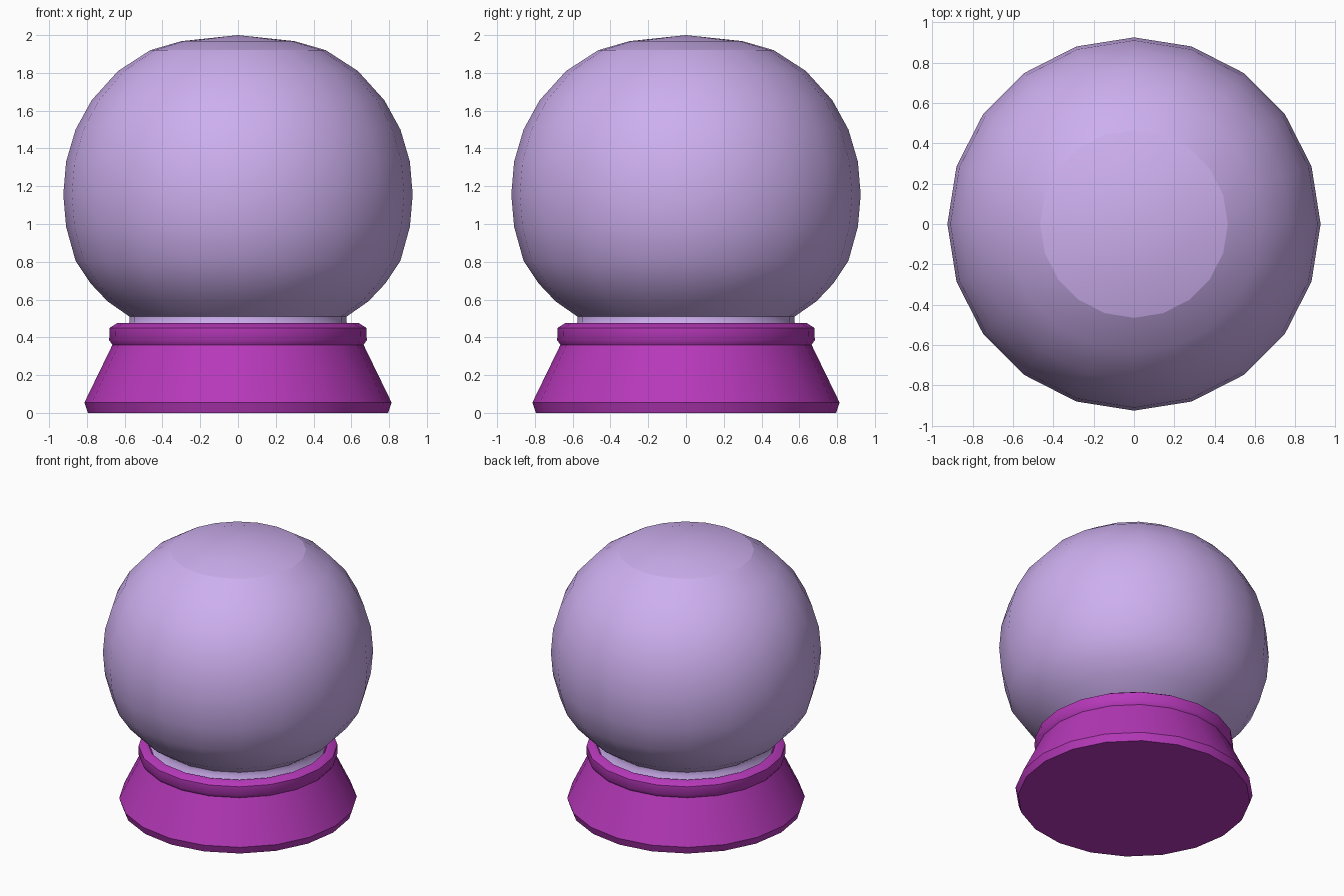
import bpy, bmesh
from math import cos, sin, tau, radians

if "Cube" in bpy.data.objects:
    bpy.data.objects.remove(bpy.data.objects["Cube"])

SIDES = 20


def material(name, rgb):
    m = bpy.data.materials.new(name)
    m.diffuse_color = (*rgb, 1)
    m.use_nodes = True
    m.node_tree.nodes["Principled BSDF"].inputs["Base Color"].default_value = m.diffuse_color
    return m


def lathe(name, profile, mat, angle):
    """Revolve (radius, z) points around z; radius 0 makes a pole, open ends are capped."""
    bm = bmesh.new()
    rings = []
    for r, z in profile:
        if r == 0:
            rings.append([bm.verts.new((0, 0, z))] * SIDES)
        else:
            rings.append([bm.verts.new((r * cos(tau * i / SIDES), r * sin(tau * i / SIDES), z))
                          for i in range(SIDES)])
    for a, b in zip(rings, rings[1:]):
        for i in range(SIDES):
            j = (i + 1) % SIDES
            bm.faces.new(list(dict.fromkeys((a[i], a[j], b[j], b[i]))))
    for ring, (r, z) in ((rings[0], profile[0]), (rings[-1], profile[-1])):
        if r > 0:
            bm.faces.new(ring)
    bmesh.ops.recalc_face_normals(bm, faces=bm.faces)
    mesh = bpy.data.meshes.new(name)
    bm.to_mesh(mesh)
    bm.free()
    obj = bpy.data.objects.new(name, mesh)
    bpy.context.collection.objects.link(obj)
    mesh.materials.append(mat)
    bpy.ops.object.select_all(action='DESELECT')
    obj.select_set(True)
    bpy.context.view_layer.objects.active = obj
    bpy.ops.object.shade_smooth_by_angle(angle=radians(angle))
    return obj


lavender = material("lavender_glass", (0.61, 0.43, 0.86))
purple = material("purple_base", (0.47, 0.04, 0.49))

# Glass ball with its neck sunk into the base
globe = lathe("globe", [
    (0.60, 0.44), (0.575, 0.48), (0.575, 0.51), (0.69, 0.59), (0.78, 0.685),
    (0.86, 0.805), (0.91, 0.985), (0.925, 1.155), (0.91, 1.33), (0.86, 1.50),
    (0.775, 1.655), (0.635, 1.81), (0.465, 1.92), (0.30, 1.968), (0, 2.0)],
    lavender, 35)

# Crisp shading break around the flattened top cap
for e in globe.data.edges:
    if all(abs(globe.data.vertices[v].co.z - 1.92) < 1e-4 for v in e.vertices):
        e.use_edge_sharp = True

# Flared base with a rolled rim and a shallow recess for the neck
lathe("base", [
    (0.795, 0), (0.813, 0.055), (0.665, 0.36), (0.682, 0.385), (0.68, 0.45),
    (0.64, 0.475), (0.62, 0.475), (0.605, 0.44)], purple, 40)
